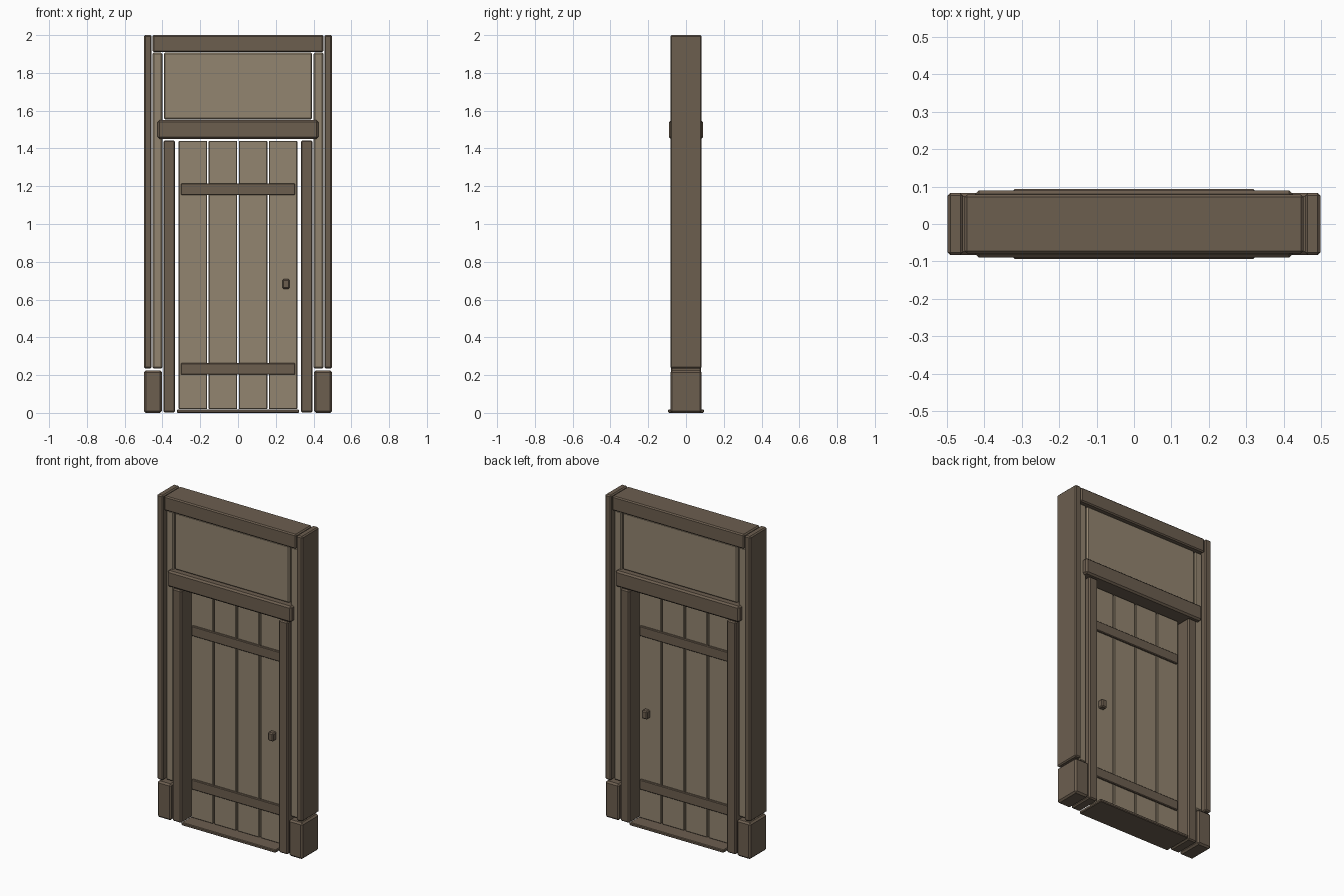
import bpy
import bmesh

cube = bpy.data.objects.get("Cube")
if cube:
    bpy.data.objects.remove(cube, do_unlink=True)


def make_material(name, rgb):
    mat = bpy.data.materials.new(name)
    mat.use_nodes = True
    colour = (*rgb, 1.0)
    mat.diffuse_color = colour
    mat.node_tree.nodes["Principled BSDF"].inputs["Base Color"].default_value = colour
    return mat


DARK = make_material("dark_timber", (0.150, 0.112, 0.078))
LIGHT = make_material("light_timber", (0.290, 0.233, 0.160))


def block(name, x, y, z, mat, bevel=0.007):
    """Chamfered box spanning the given (min, max) ranges."""
    spans = (x, y, z)
    bm = bmesh.new()
    bmesh.ops.create_cube(bm, size=1.0)
    for v in bm.verts:
        v.co = [(lo + hi) / 2 + c * (hi - lo) for c, (lo, hi) in zip(v.co, spans)]
    mesh = bpy.data.meshes.new(name)
    bm.to_mesh(mesh)
    bm.free()
    mesh.materials.append(mat)
    obj = bpy.data.objects.new(name, mesh)
    bpy.context.collection.objects.link(obj)
    mod = obj.modifiers.new("chamfer", "BEVEL")
    mod.width = bevel
    mod.segments = 1
    return obj


def deep(half):
    return (-half, half)


def pair(name, x, y, z, mat, bevel=0.007):
    """The same block on the left (+x) and the right (-x)."""
    block("left_" + name, x, y, z, mat, bevel)
    block("right_" + name, (-x[1], -x[0]), y, z, mat, bevel)


# Outer frame: posts on footing blocks, top beam between them
pair("post", (0.457, 0.498), deep(0.083), (0.235, 2.0), DARK)
pair("footing", (0.403, 0.498), deep(0.083), (0.0, 0.225), DARK, 0.01)
block("top_beam", deep(0.453), deep(0.079), (1.91, 2.0), DARK)

# Recessed infill boards around the doorway
pair("side_board", (0.4, 0.453), deep(0.06), (0.235, 1.907), LIGHT)
block("upper_panel", deep(0.393), deep(0.06), (1.553, 1.907), LIGHT)

# Doorway: jambs, lintel and sill
pair("jamb", (0.333, 0.395), deep(0.08), (0.003, 1.443), DARK)
block("lintel", deep(0.425), deep(0.09), (1.45, 1.55), DARK, 0.01)
block("sill", deep(0.323), deep(0.094), (0.0, 0.018), DARK, 0.004)

# Door leaf: four planks with narrow gaps
PITCH = 0.159
for i in range(4):
    start = (i - 2) * PITCH
    block(f"door_plank_{i + 1}", (start + 0.004, start + PITCH - 0.004),
          deep(0.013), (0.02, 1.44), LIGHT, 0.004)

# Cross braces and handles on both faces of the door
for side, sign in (("front", -1), ("back", 1)):
    for level, z in (("lower", (0.202, 0.264)), ("upper", (1.153, 1.215))):
        block(f"{side}_{level}_brace", deep(0.302),
              sorted((sign * 0.010, sign * 0.026)), z, DARK, 0.004)
    block(f"{side}_handle", (0.235, 0.273),
          sorted((sign * 0.010, sign * 0.047)), (0.657, 0.708), DARK, 0.006)
